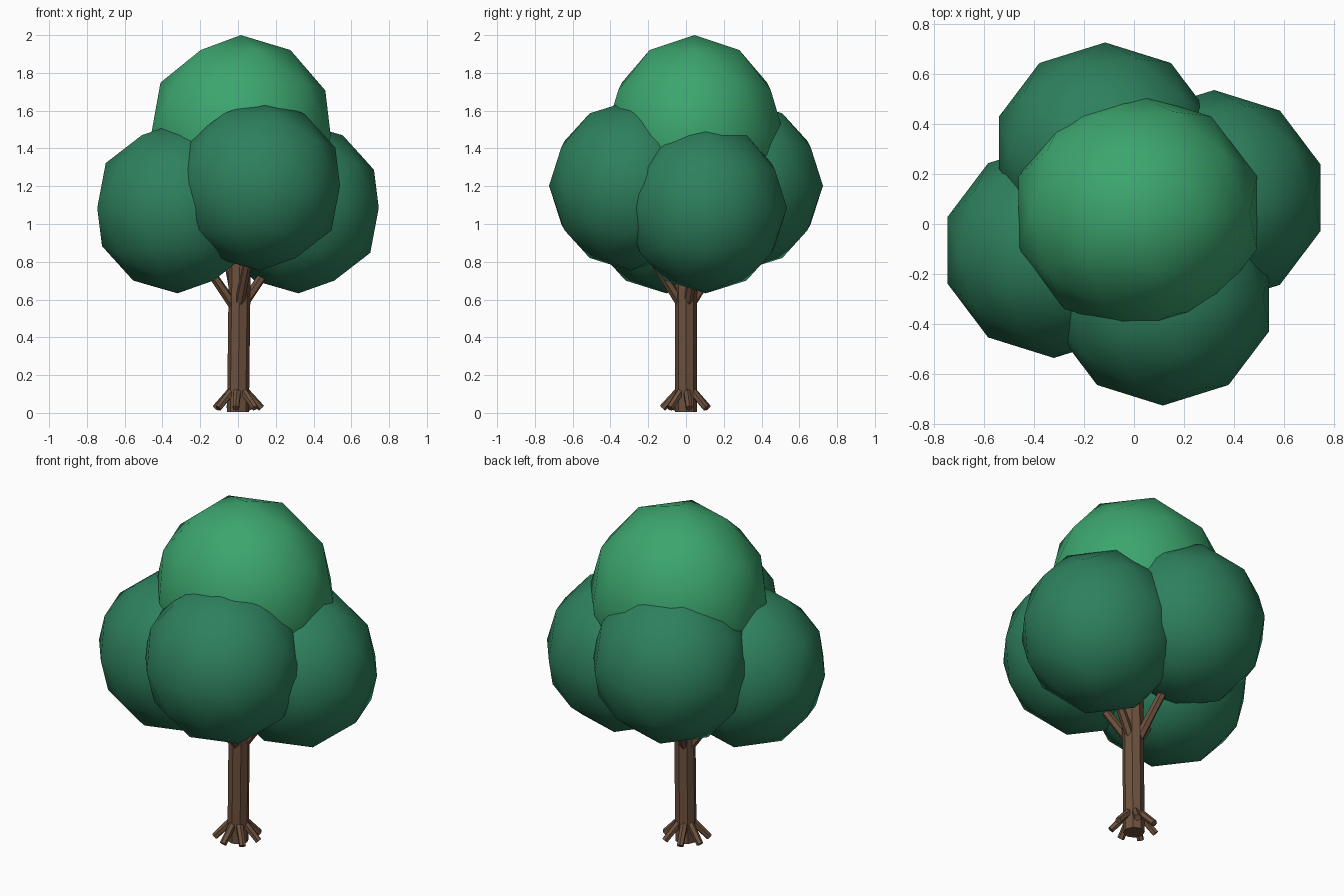
import bpy
from math import sin, cos, tau
from mathutils import Vector

if "Cube" in bpy.data.objects:
    bpy.data.objects.remove(bpy.data.objects["Cube"])


def material(name, rgb):
    m = bpy.data.materials.new(name)
    m.diffuse_color = (*rgb, 1)
    m.use_nodes = True
    m.node_tree.nodes["Principled BSDF"].inputs["Base Color"].default_value = m.diffuse_color
    return m


BARK = material("bark", (0.155, 0.082, 0.047))
DARK = material("dark_leaves", (0.027, 0.216, 0.11))
LIGHT = material("light_leaves", (0.045, 0.376, 0.156))


def foliage(name, centre, radii, mat):
    bpy.ops.mesh.primitive_ico_sphere_add(subdivisions=2, radius=1, location=centre)
    ob = bpy.context.object
    ob.name = name
    ob.scale = radii
    ob.data.materials.append(mat)
    bpy.ops.object.shade_smooth()


def limb(name, start, end, r1, r2, sides):
    a, b = Vector(start), Vector(end)
    bpy.ops.mesh.primitive_cone_add(vertices=sides, radius1=r1, radius2=r2,
                                    depth=(b - a).length, location=(a + b) / 2)
    ob = bpy.context.object
    ob.name = name
    ob.rotation_mode = 'QUATERNION'
    ob.rotation_quaternion = (b - a).to_track_quat('Z', 'Y')
    ob.data.materials.append(BARK)


# Crown: four overlapping dark clumps in opposite pairs, one lighter clump on top
for side, s in (("right", 1), ("left", -1)):
    foliage(side + "_foliage", (0.32 * s, 0.105 * s, 1.085), (0.447, 0.43, 0.452), DARK)
for side, s in (("front", 1), ("back", -1)):
    foliage(side + "_foliage", (0.115 * s, -0.295 * s, 1.203), (0.447, 0.43, 0.45), DARK)
foliage("top_foliage", (0.015, 0.045, 1.47), (0.5, 0.475, 0.53), LIGHT)

# Trunk
limb("trunk", (0, 0, 0.005), (0.012, 0, 1.0), 0.058, 0.058, 8)

# Branches reaching into the lower clumps
for side, (x, y) in {"right": (0.25, 0.07), "left": (-0.25, -0.07),
                     "front": (0.07, -0.23), "back": (-0.07, 0.23)}.items():
    limb(side + "_branch", (x * 0.1, y * 0.1, 0.57), (x, y, 0.90), 0.026, 0.022, 6)

# Roots splayed around the base
for i in range(7):
    a = tau * (i + 0.15) / 7
    limb(f"root_{i + 1}", (0.03 * cos(a), 0.03 * sin(a), 0.125),
         (0.125 * cos(a), 0.125 * sin(a), 0.025), 0.021, 0.019, 6)
